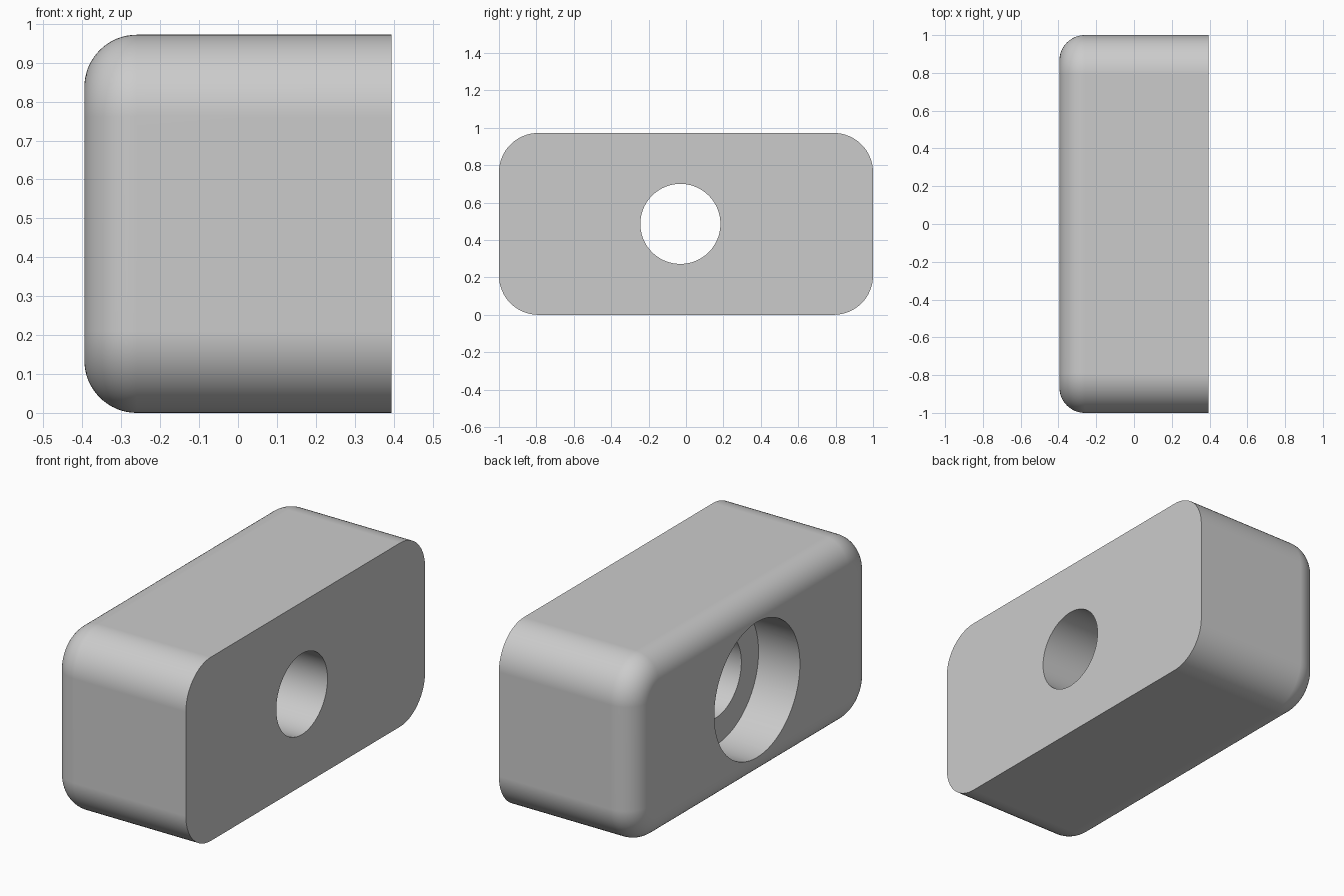
import bpy, bmesh, math

cube = bpy.data.objects.get("Cube")
if cube:
    bpy.data.objects.remove(cube, do_unlink=True)

HALF_X, HALF_Y, HEIGHT = 0.395, 1.0, 0.972
MID_Z = HEIGHT / 2
CORNER, FILLET = 0.21, 0.135
STEPS = 16
HOLE_Y = -0.03

grey = bpy.data.materials.new("light grey")
grey.use_nodes = True
grey.diffuse_color = (0.6, 0.6, 0.6, 1)
grey.node_tree.nodes["Principled BSDF"].inputs["Base Color"].default_value = (0.6, 0.6, 0.6, 1)


def rounded_ring(bm, x, inset):
    """Rounded rectangle across the x axis, shrunk by inset."""
    radius = CORNER - inset
    ring = []
    for quarter, (sy, sz) in enumerate([(1, 1), (-1, 1), (-1, -1), (1, -1)]):
        for i in range(STEPS + 1):
            a = math.pi / 2 * (quarter + i / STEPS)
            y = sy * (HALF_Y - CORNER) + radius * math.cos(a)
            z = MID_Z + sz * (MID_Z - CORNER) + radius * math.sin(a)
            ring.append(bm.verts.new((x, y, z)))
    return ring


# Block: flat on the left end, rounded over on the right end
bm = bmesh.new()
rings = [rounded_ring(bm, HALF_X, 0)]
for i in range(STEPS + 1):
    a = math.pi / 2 * i / STEPS
    rings.append(rounded_ring(bm, -HALF_X + FILLET * (1 - math.sin(a)),
                              FILLET * (1 - math.cos(a))))
for r0, r1 in zip(rings, rings[1:]):
    for i in range(len(r0)):
        j = (i + 1) % len(r0)
        bm.faces.new((r0[i], r0[j], r1[j], r1[i]))
bm.faces.new(rings[0])
bm.faces.new(rings[-1])
bmesh.ops.recalc_face_normals(bm, faces=bm.faces)
mesh = bpy.data.meshes.new("block")
bm.to_mesh(mesh)
bm.free()
block = bpy.data.objects.new("block", mesh)
bpy.context.collection.objects.link(block)
mesh.materials.append(grey)


def drill(name, radius, x0, x1):
    """Cut a round hole along x through the block."""
    bpy.ops.mesh.primitive_cylinder_add(
        vertices=96, radius=radius, depth=x1 - x0,
        location=((x0 + x1) / 2, HOLE_Y, MID_Z), rotation=(0, math.pi / 2, 0))
    cutter = bpy.context.object
    cutter.name = name
    cutter.hide_render = True
    cutter.data.materials.append(grey)
    bpy.ops.object.select_all(action="DESELECT")
    bpy.context.view_layer.objects.active = block
    block.select_set(True)
    cut = block.modifiers.new(name, "BOOLEAN")
    cut.operation, cut.solver, cut.object = "DIFFERENCE", "EXACT", cutter
    bpy.ops.object.modifier_apply(modifier=cut.name)
    bpy.data.objects.remove(cutter, do_unlink=True)


# Through hole and the wider counterbore on the rounded end
drill("through_hole", 0.214, -1, 1)
drill("counterbore", 0.358, -1, -HALF_X + 0.242)

# Smooth rounds, crisp rims, flat large faces
bpy.ops.object.shade_smooth_by_angle(angle=math.radians(30))
weighted = block.modifiers.new("flat_faces", "WEIGHTED_NORMAL")
weighted.keep_sharp = True
